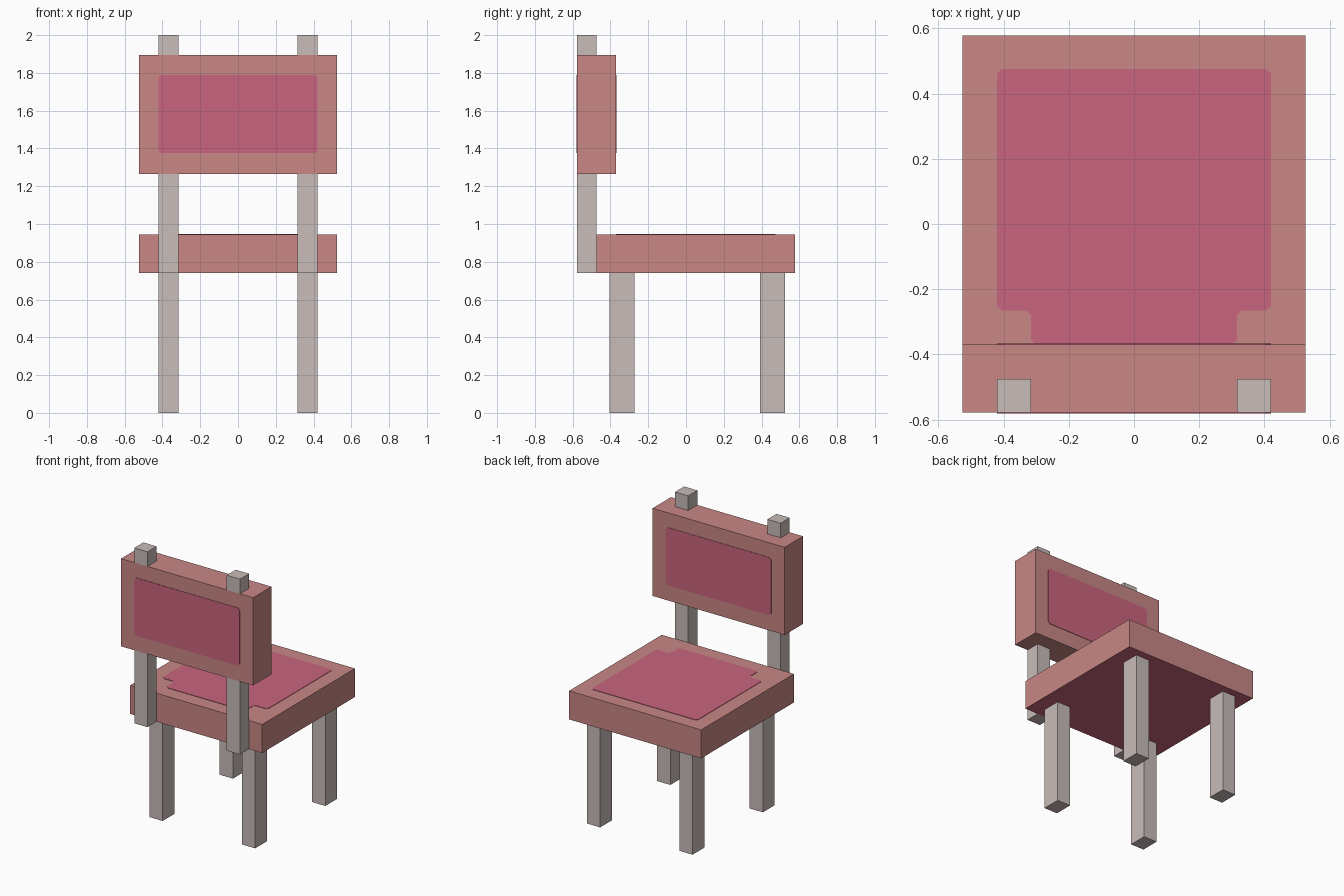
import bpy
import bmesh
from mathutils import Vector

if "Cube" in bpy.data.objects:
    bpy.data.objects.remove(bpy.data.objects["Cube"])


def srgb(r, g, b):
    lin = [(c / 255 / 12.92) if c / 255 <= 0.04045 else ((c / 255 + 0.055) / 1.055) ** 2.4
           for c in (r, g, b)]
    return (*lin, 1.0)


def material(name, rgb):
    m = bpy.data.materials.new(name)
    m.diffuse_color = srgb(*rgb)
    m.use_nodes = True
    m.node_tree.nodes["Principled BSDF"].inputs["Base Color"].default_value = m.diffuse_color
    return m


FRAME = material("dusty red", (200, 135, 133))
CUSHION = material("rose pink", (201, 101, 126))
WOOD = material("pale grey wood", (200, 188, 185))


def finish(name, bm, *mats):
    bmesh.ops.recalc_face_normals(bm, faces=bm.faces)
    mesh = bpy.data.meshes.new(name)
    bm.to_mesh(mesh)
    bm.free()
    for m in mats:
        mesh.materials.append(m)
    ob = bpy.data.objects.new(name, mesh)
    bpy.context.collection.objects.link(ob)
    return ob


def box(name, lo, hi, *mats):
    lo, hi = Vector(lo), Vector(hi)
    bm = bmesh.new()
    bmesh.ops.create_cube(bm, size=1)
    for v in bm.verts:
        v.co = (lo + hi) / 2 + v.co * (hi - lo)
    return finish(name, bm, *mats)


def plate(name, outline, to_3d, normal, cut=0.015, thick=0.003):
    """Thin panel from a 2D outline with clipped corners."""
    pts = [Vector(p) for p in outline]
    bm = bmesh.new()
    verts = []
    for i, p in enumerate(pts):
        for q in (pts[i - 1], pts[(i + 1) % len(pts)]):
            verts.append(bm.verts.new(to_3d(*(p + (q - p).normalized() * cut))))
    face = bm.faces.new(verts)
    ext = bmesh.ops.extrude_face_region(bm, geom=[face], use_keep_orig=True)
    moved = [g for g in ext["geom"] if isinstance(g, bmesh.types.BMVert)]
    bmesh.ops.translate(bm, verts=moved, vec=Vector(normal) * thick)
    return finish(name, bm, CUSHION)


# Seat, with a fully pink underside
seat = box("seat", (-0.525, -0.475, 0.74), (0.525, 0.578, 0.945), FRAME, CUSHION)
for f in seat.data.polygons:
    f.material_index = 1 if f.normal.z < -0.5 else 0

# Seat cushion panel, notched beside the back posts
half = [(0.315, -0.37), (0.315, -0.265), (0.42, -0.265), (0.42, 0.475)]
plate("seat_cushion", half + [(-x, y) for x, y in reversed(half)],
      lambda x, y: (x, y, 0.945), (0, 0, 1))

# Backrest with a panel on each side
box("backrest", (-0.525, -0.578, 1.265), (0.525, -0.37, 1.895), FRAME)
panel = [(-0.42, 1.375), (0.42, 1.375), (0.42, 1.79), (-0.42, 1.79)]
for name, y, d in (("front_back_panel", -0.578, -1), ("rear_back_panel", -0.37, 1)):
    plate(name, panel, lambda x, z, y=y: (x, y, z), (0, d, 0))

# Legs, back posts and post tips on both sides
for side, s in (("left", -1), ("right", 1)):
    x0, x1 = sorted((s * 0.315, s * 0.42))
    for name, y0, y1, z0, z1 in (("front_leg", -0.405, -0.273, 0.0, 0.74),
                                 ("rear_leg", 0.392, 0.525, 0.0, 0.74),
                                 ("back_post", -0.578, -0.475, 0.74, 1.265),
                                 ("post_tip", -0.578, -0.475, 1.895, 2.0)):
        box(f"{side}_{name}", (x0, y0, z0), (x1, y1, z1), WOOD)
